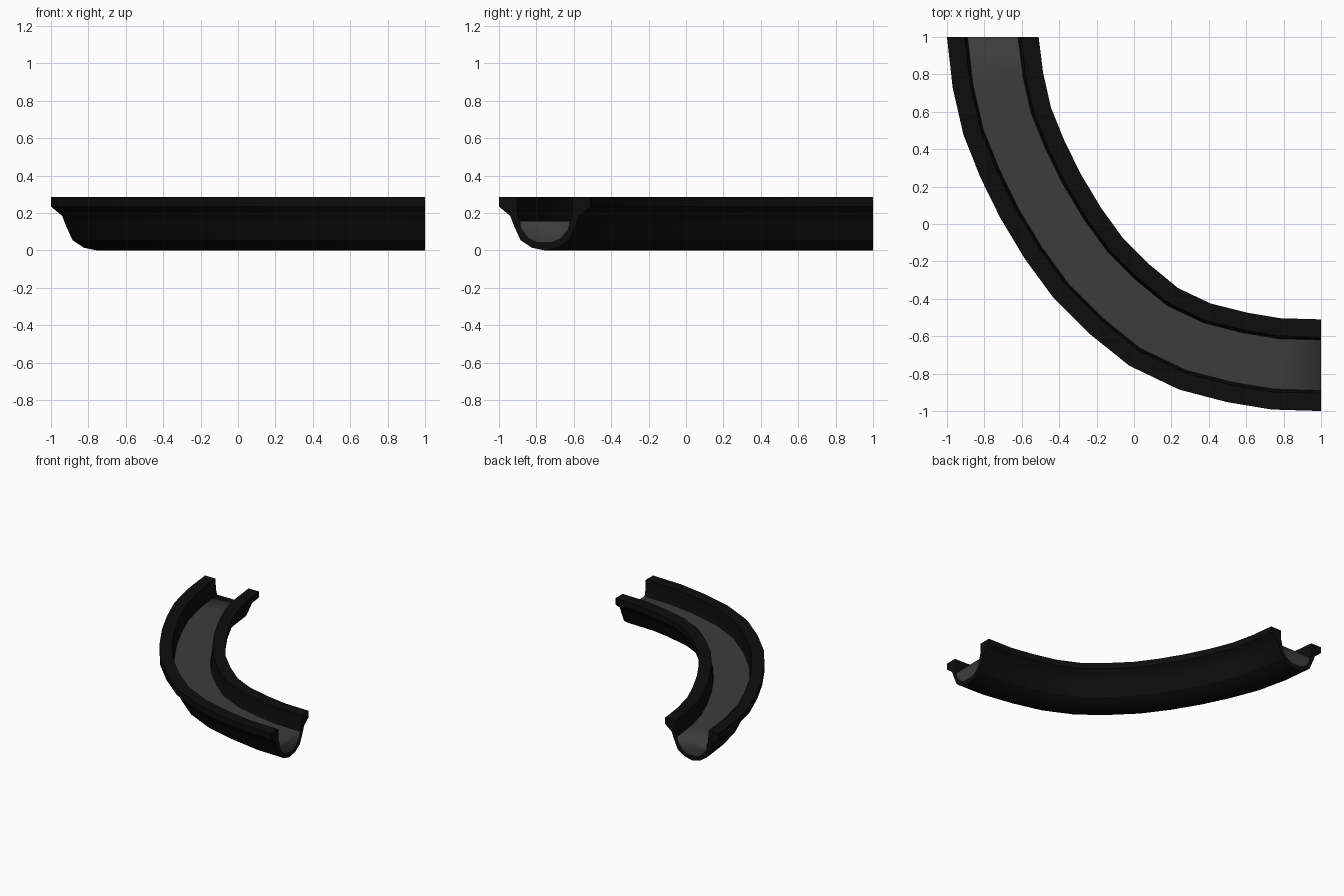
import bpy
import bmesh
import math
from mathutils import Vector

cube = bpy.data.objects.get("Cube")
if cube:
    bpy.data.objects.remove(cube)


def make_material(name, value):
    mat = bpy.data.materials.new(name)
    mat.use_nodes = True
    colour = (value, value, value, 1)
    mat.diffuse_color = colour
    mat.node_tree.nodes["Principled BSDF"].inputs["Base Color"].default_value = colour
    return mat


black = make_material("black", 0.004)
grey = make_material("grey", 0.045)

# Centre line of the bend, from the back end to the left end
path = [Vector(p) for p in (
    (-.755, 1), (-.728, .77), (-.678, .55), (-.598, .35), (-.5, .15),
    (-.38, -.05), (-.245, -.235), (-.08, -.4), (.105, -.55),
    (.325, -.655), (.55, -.713), (.76, -.748), (1, -.755))]

# Half sections as (distance from centre line, height)
outer_half = [(0, 0), (.07, .015), (.13, .055), (.168, .14), (.185, .185),
              (.245, .235), (.245, .285)]
channel_half = [(.15, .285), (.146, .2), (.135, .157)]
bed_half = [(.122, .11), (.085, .066), (.04, .045)]
WATER_LEVEL = .157


def mirrored(half):
    """Close a half section by mirroring it across the centre line."""
    return half + [(-d, z) for d, z in reversed(half) if d > 0]


def across(i):
    """Unit vector pointing to the outside of the bend at a path point."""
    if i == 0:
        return Vector((-1, 0))
    if i == len(path) - 1:
        return Vector((0, -1))
    tangent = ((path[i + 1] - path[i]).normalized()
               + (path[i] - path[i - 1]).normalized()).normalized()
    return Vector((tangent.y, -tangent.x))


def sweep(section):
    """Sweep a closed section along the path, with end caps."""
    bm = bmesh.new()
    rings = []
    for i, p in enumerate(path):
        side = across(i)
        rings.append([bm.verts.new((*(p + side * d), z)) for d, z in section])
    n = len(section)
    for a, b in zip(rings, rings[1:]):
        for j in range(n):
            k = (j + 1) % n
            bm.faces.new((a[j], a[k], b[k], b[j]))
    bm.faces.new(rings[0])
    bm.faces.new(rings[-1])
    bmesh.ops.recalc_face_normals(bm, faces=bm.faces)
    return bm


def finish(bm, name, mat):
    mesh = bpy.data.meshes.new(name)
    bm.to_mesh(mesh)
    bm.free()
    mesh.materials.append(mat)
    obj = bpy.data.objects.new(name, mesh)
    bpy.context.collection.objects.link(obj)
    return obj


# Rimmed trough
trough = finish(sweep(mirrored(outer_half + channel_half + bed_half)),
                "curved_trough", black)
bpy.context.view_layer.objects.active = trough
trough.select_set(True)
bpy.ops.object.shade_smooth_by_angle(angle=math.radians(30))

# Fill: keep only the level top and the two end faces
bm = sweep(mirrored(channel_half[-1:] + bed_half))
hidden = [f for f in bm.faces if len(f.verts) == 4
          and any(v.co.z < WATER_LEVEL - .001 for v in f.verts)]
bmesh.ops.delete(bm, geom=hidden, context='FACES')
for f in bm.faces:
    f.smooth = True
finish(bm, "channel_fill", grey)
